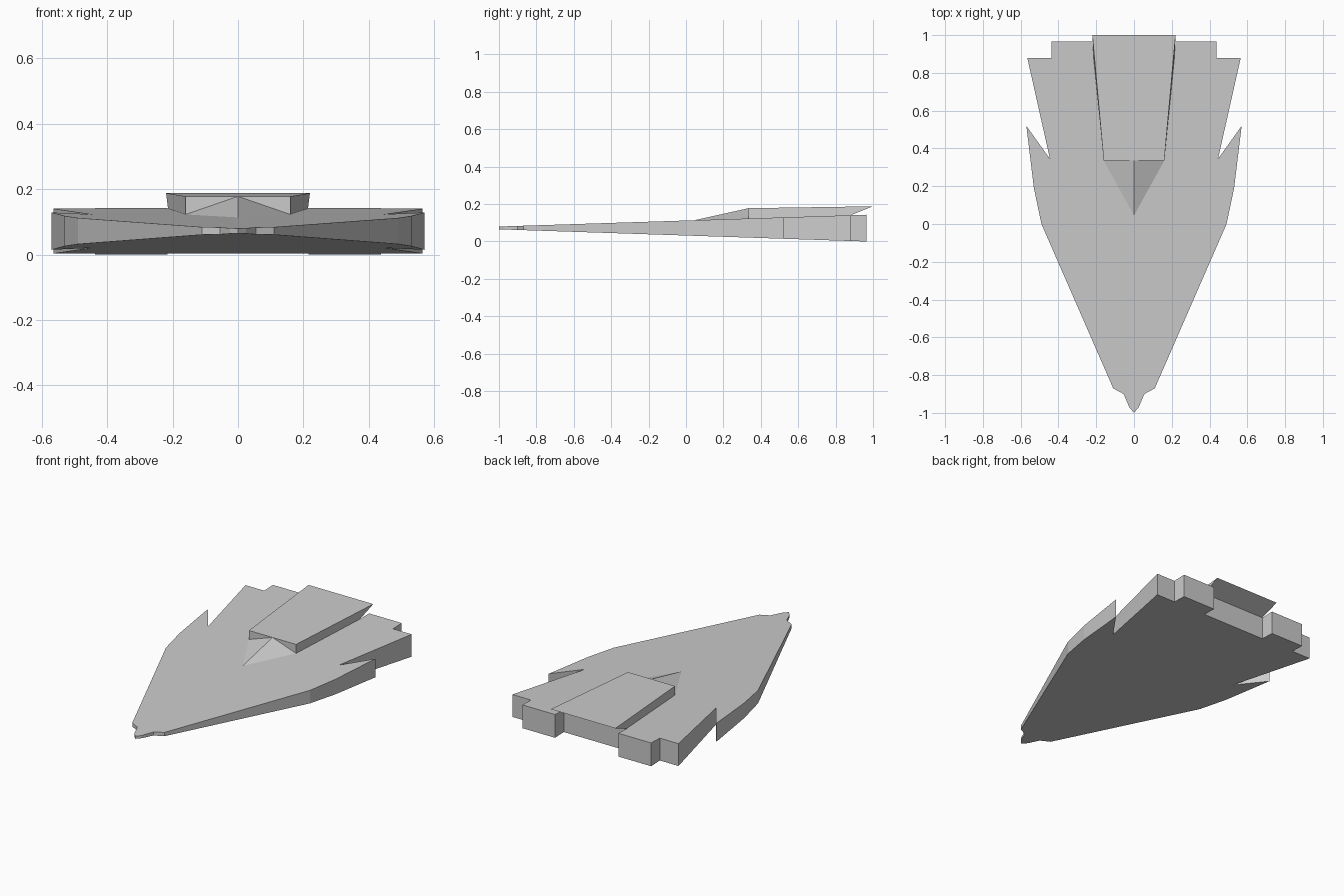
import bpy
import bmesh

if "Cube" in bpy.data.objects:
    bpy.data.objects.remove(bpy.data.objects["Cube"])


def make_object(name, verts, faces):
    bm = bmesh.new()
    vs = [bm.verts.new(v) for v in verts]
    for f in faces:
        bm.faces.new([vs[i] for i in f])
    bmesh.ops.recalc_face_normals(bm, faces=bm.faces[:])
    mesh = bpy.data.meshes.new(name)
    bm.to_mesh(mesh)
    bm.free()
    obj = bpy.data.objects.new(name, mesh)
    bpy.context.collection.objects.link(obj)
    return obj


def loft(name, lower, upper):
    """Close two matching rings into a solid."""
    n = len(lower)
    sides = [(i, (i + 1) % n, (i + 1) % n + n, i + n) for i in range(n)]
    return make_object(name, lower + upper,
                       [tuple(range(n)), tuple(range(n, 2 * n))] + sides)


# Hull skins taper linearly from the thick stern to the thin nose
def top_z(y):
    return 0.08 + 0.063 * (y + 1) / 1.965


def bottom_z(y):
    return 0.065 * (0.965 - y) / 1.965


# Hull: half outline from nose to stern, mirrored, with side notches
half = [(0, -1), (0.025, -0.97), (0.055, -0.90), (0.11, -0.87), (0.49, 0),
        (0.53, 0.19), (0.57, 0.52), (0.445, 0.345), (0.565, 0.88),
        (0.438, 0.88), (0.438, 0.965), (0.215, 0.965), (0.215, 0.88)]
outline = half + [(-x, y) for x, y in reversed(half[1:])]
loft("hull",
     [(x, y, bottom_z(y)) for x, y in outline],
     [(x, y, top_z(y)) for x, y in outline])

# Raised deck, overhanging the recessed stern
y0, y1 = 0.335, 0.88
low = [(-0.16, y0, top_z(y0)), (0.16, y0, top_z(y0)),
       (0.214, y1, top_z(y1)), (-0.214, y1, top_z(y1))]
high = [(-0.16, y0, 0.178), (0.16, y0, 0.178),
        (0.22, 1, 0.188), (-0.22, 1, 0.188)]
loft("raised_deck", low, high)

# Ridged ramp leading up to the raised deck
make_object("deck_ramp",
            [(0, 0.045, top_z(0.045)), (-0.16, y0, top_z(y0)),
             (0.16, y0, top_z(y0)), (0, y0, 0.178)],
            [(0, 1, 3), (0, 3, 2), (1, 2, 3), (0, 2, 1)])
